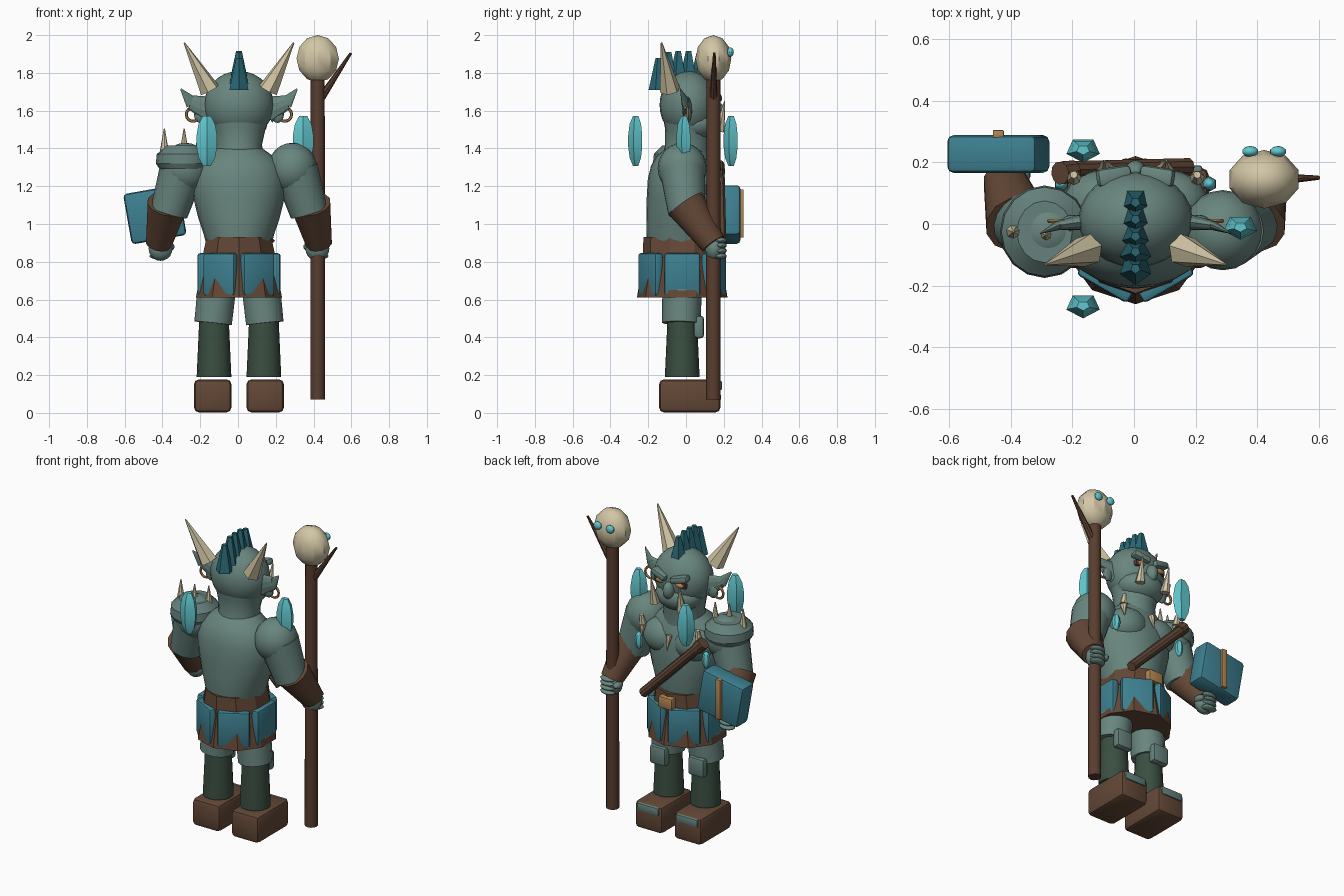
import bpy, bmesh
from math import pi, cos, sin, radians
from mathutils import Vector, Matrix

cube = bpy.data.objects.get("Cube")
if cube:
    bpy.data.objects.remove(cube)


def material(name, *rgb):
    m = bpy.data.materials.new(name)
    m.use_nodes = True
    m.diffuse_color = (*rgb, 1)
    m.node_tree.nodes["Principled BSDF"].inputs["Base Color"].default_value = (*rgb, 1)
    return m


skin = material("grey green skin", .14, .235, .21)
armour = material("dull armour", .13, .22, .20)
leather = material("brown leather", .125, .064, .037)
wood = material("dark wood", .10, .047, .028)
cloth = material("teal cloth", .047, .215, .28)
crest = material("dark teal hair", .023, .14, .18)
crystal = material("cyan crystal", .12, .57, .62)
bone = material("bone", .645, .565, .376)
gold = material("tan gold", .45, .24, .085)
green = material("dark green legging", .042, .076, .051)

parts = []
MIDDLE = .005  # centre line of the body


def add(name, bm, mat, loc=(0, 0, 0), rot=None, scale=(1, 1, 1)):
    bmesh.ops.recalc_face_normals(bm, faces=bm.faces[:])
    me = bpy.data.meshes.new(name)
    bm.to_mesh(me)
    bm.free()
    me.materials.append(mat)
    ob = bpy.data.objects.new(name, me)
    bpy.context.collection.objects.link(ob)
    turn = rot.to_matrix().to_4x4() if rot else Matrix()
    place = Vector(loc) + Vector((MIDDLE, 0, 0))
    ob.matrix_world = Matrix.Translation(place) @ turn @ Matrix.Diagonal((*scale, 1))
    parts.append(ob)
    return ob


def box(name, mat, loc, size, bevel=.02, tilt=(0, 0, 0)):
    bm = bmesh.new()
    bmesh.ops.create_cube(bm, size=1)
    for v in bm.verts:
        v.co *= Vector(size)
    bmesh.ops.bevel(bm, geom=bm.edges[:], offset=bevel, segments=2, profile=.5, affect='EDGES')
    rot = (Matrix.Rotation(tilt[2], 3, 'Z') @ Matrix.Rotation(tilt[1], 3, 'Y')
           @ Matrix.Rotation(tilt[0], 3, 'X')).to_quaternion()
    return add(name, bm, mat, loc, rot)


def ball(name, mat, loc, size, seg=20, rings=12):
    bm = bmesh.new()
    bmesh.ops.create_uvsphere(bm, u_segments=seg, v_segments=rings, radius=1)
    return add(name, bm, mat, loc, None, size)


def limb(name, mat, a, b, r0, r1, n=14, flat=1):
    # tapered round bar between two points
    a, b = Vector(a), Vector(b)
    bm = bmesh.new()
    bmesh.ops.create_cone(bm, cap_ends=True, segments=n, radius1=r0, radius2=r1, depth=(b - a).length)
    return add(name, bm, mat, (a + b) / 2, (b - a).to_track_quat('Z', 'Y'), (flat, 1, 1))


def loft(name, mat, rings, n=24, loc=(0, 0, 0)):
    # stacked elliptical rings: height, x radius, y radius, y centre
    bm = bmesh.new()
    loops = [[bm.verts.new((rx * cos(2 * pi * i / n - pi / 2), cy + ry * sin(2 * pi * i / n - pi / 2), z))
              for i in range(n)] for z, rx, ry, cy in rings]
    for lo, hi in zip(loops, loops[1:]):
        for i in range(n):
            j = (i + 1) % n
            bm.faces.new((lo[i], lo[j], hi[j], hi[i]))
    bm.faces.new(loops[0][::-1])
    bm.faces.new(loops[-1])
    return add(name, bm, mat, loc)


def hoop(name, mat, loc, major, minor, n=14, m=6):
    # upright ring facing forward
    bm = bmesh.new()
    rings = []
    for i in range(n):
        t = 2 * pi * i / n
        reach = [major + minor * cos(2 * pi * k / m) for k in range(m)]
        rings.append([bm.verts.new((r * cos(t), minor * sin(2 * pi * k / m), r * sin(t)))
                      for k, r in enumerate(reach)])
    for i in range(n):
        p, q = rings[i - 1], rings[i]
        for k in range(m):
            bm.faces.new((p[k], p[k - 1], q[k - 1], q[k]))
    return add(name, bm, mat, loc)


# torso, neck and head
loft("torso", skin, [(.86, .165, .175, -.025), (.94, .185, .185, -.025), (1.03, .215, .187, -.023),
                     (1.14, .242, .188, -.02), (1.24, .25, .182, -.02), (1.31, .225, .165, -.02),
                     (1.36, .18, .14, -.015), (1.40, .125, .11, 0)])
loft("neck", skin, [(1.34, .135, .13, 0), (1.42, .122, .12, .01), (1.50, .14, .125, .015), (1.58, .165, .14, .015)])
ball("head", skin, (0, .015, 1.63), (.185, .155, .18), 24, 14)
ball("jaw", skin, (0, .06, 1.53), (.15, .125, .095))
ball("nose", skin, (0, .165, 1.59), (.036, .042, .055))

for s, side in ((1, "left"), (-1, "right")):
    # face
    box(side + "_brow", skin, (s * .07, .155, 1.675), (.115, .06, .042), .016, (0, s * -.25, s * -.15))
    box(side + "_eye_socket", wood, (s * .07, .14, 1.635), (.08, .04, .04), .01)
    ball(side + "_eye", gold, (s * .07, .157, 1.635), (.03, .014, .016), 10, 6)
    limb(side + "_tusk", bone, (s * .095, .175, 1.49), (s * .10, .205, 1.65), .03, .003, 7)
    limb(side + "_ear", skin, (s * .15, .01, 1.605), (s * .255, -.005, 1.645), .072, .038, 10, .4)
    limb(side + "_ear_tip", skin, (s * .25, -.004, 1.642), (s * .308, -.03, 1.715), .038, .004, 10, .4)
    ball(side + "_ear_lobe", skin, (s * .205, .01, 1.58), (.035, .02, .045), 10, 8)
    limb(side + "_horn", bone, (s * .155, -.085, 1.71), (s * .29, -.13, 1.96), .055, .004, 6)
    hoop(side + "_earring", gold, (s * .243, .01, 1.58), .036, .008)

    # chest trophies
    ball(side + "_chest_muscle", skin, (s * .105, .065, 1.24), (.13, .11, .11))
    limb(side + "_chest_tooth", bone, (s * .20, .15, 1.32), (s * .20, .16, 1.38), .024, .012, 7)
    limb(side + "_lower_chest_tooth", bone, (s * .20, .15, 1.31), (s * .20, .16, 1.24), .022, .003, 7)
    ball(side + "_chest_gem", crystal, (s * .24, .13, 1.19), (.025, .025, .055), 6, 6)

    # arms and hands
    ball(side + "_shoulder", skin, (s * .283, -.02, 1.295), (.13, .13, .135))
    limb(side + "_upper_arm", skin, (s * .30, -.02, 1.29), (s * .37, .005, 1.06), .12, .10, 18)
    limb(side + "_bracer", leather, (s * .38, 0, 1.105), (s * .425, .145, .895), .108, .07, 12)
    ball(side + "_palm", skin, (s * .415, .15, .87), (.065, .05, .065), 14, 10)
    for k in range(4):
        ball(f"{side}_finger_{k + 1}", skin, (s * .425, .18, .83 + .028 * k), (.052, .036, .017), 10, 8)
    ball(side + "_thumb", skin, (s * .365, .165, .88), (.025, .04, .022), 10, 8)

    # legs and shoes
    limb(side + "_thigh", skin, (s * .115, -.02, .68), (s * .137, -.025, .475), .105, .102, 14)
    limb(side + "_legging", green, (s * .132, -.02, .19), (s * .132, -.02, .50), .092, .078, 16)
    box(side + "_knee_pad", armour, (s * .137, .068, .455), (.115, .055, .12), .018)
    box(side + "_shoe", leather, (s * .139, .02, .09), (.198, .325, .175), .026)
    box(side + "_toe_plate", armour, (s * .139, .163, .145), (.155, .055, .052), .01)

# crest of hair
for k, (y, z, top) in enumerate(((-.145, 1.71, 1.88), (-.09, 1.74, 1.91), (-.04, 1.75, 1.915),
                                 (.015, 1.75, 1.915), (.07, 1.74, 1.90))):
    limb(f"crest_spike_{k + 1}", crest, (0, y, z), (0, y, top), .053, .016, 5)

# belt and skirt
loft("belt", leather, [(.82, .205, .21, -.02), (.93, .18, .205, -.02)], 10)
box("buckle", gold, (0, .185, .875), (.10, .05, .075), .01)
loft("skirt", leather, [(.61, .24, .24, -.02), (.85, .19, .20, -.02)], 10)
for k in range(6):
    t = k * pi / 3
    box(f"skirt_panel_{k + 1}", cloth, (.195 * cos(t), -.02 + .195 * sin(t), .733), (.19, .05, .225),
        .014, (0, 0, t + pi / 2))

# bandolier
limb("bandolier", leather, (.17, .185, .89), (-.235, .175, 1.30), .03, .03, 10)
limb("bandolier_end", leather, (-.205, .17, 1.27), (-.245, .165, 1.315), .038, .038, 10)
limb("middle_tooth", bone, (0, .165, 1.30), (0, .19, 1.21), .02, .003, 7)

# right shoulder guard with spikes
loft("shoulder_guard", armour, [(1.29, .125, .135, 0), (1.32, .145, .15, 0), (1.37, .14, .145, 0),
                                (1.415, .09, .10, 0)], 16, (-.295, -.025, 0))
for k, (x, y) in enumerate(((-.395, -.025), (-.29, -.035), (-.21, -.005))):
    limb(f"guard_spike_{k + 1}", bone, (x, y, 1.37), (x, y, 1.505), .027, .003, 7)

# floating crystals
for k, (x, y) in enumerate(((-.17, -.265), (-.17, .24), (.34, -.01))):
    loft(f"floating_crystal_{k + 1}", crystal,
         [(z, r, r * .72, 0) for z, r in ((-.132, .022), (-.09, .046), (-.03, .057),
                                          (.03, .057), (.09, .046), (.132, .022))], 5, (x, y, 1.44))

# staff with skull
limb("staff", wood, (.417, .145, .07), (.417, .145, 1.80), .039, .037, 12)
limb("staff_branch", wood, (.43, .145, 1.66), (.593, .15, 1.905), .022, .007, 8)
ball("skull", bone, (.417, .145, 1.875), (.118, .095, .125), 10, 6)
for s, side in ((1, "left"), (-1, "right")):
    ball(side + "_skull_eye", crystal, (.417 + s * .045, .235, 1.91), (.027, .018, .025), 10, 8)

# book
box("book", cloth, (-.445, .227, 1.05), (.295, .122, .27), .02, (0, radians(-10), 0))
box("book_clasp", gold, (-.445, .292, 1.055), (.036, .025, .255), .004)

bpy.ops.object.select_all(action='DESELECT')
for ob in parts:
    ob.select_set(True)
bpy.context.view_layer.objects.active = parts[0]
bpy.ops.object.shade_smooth_by_angle(angle=radians(32))
